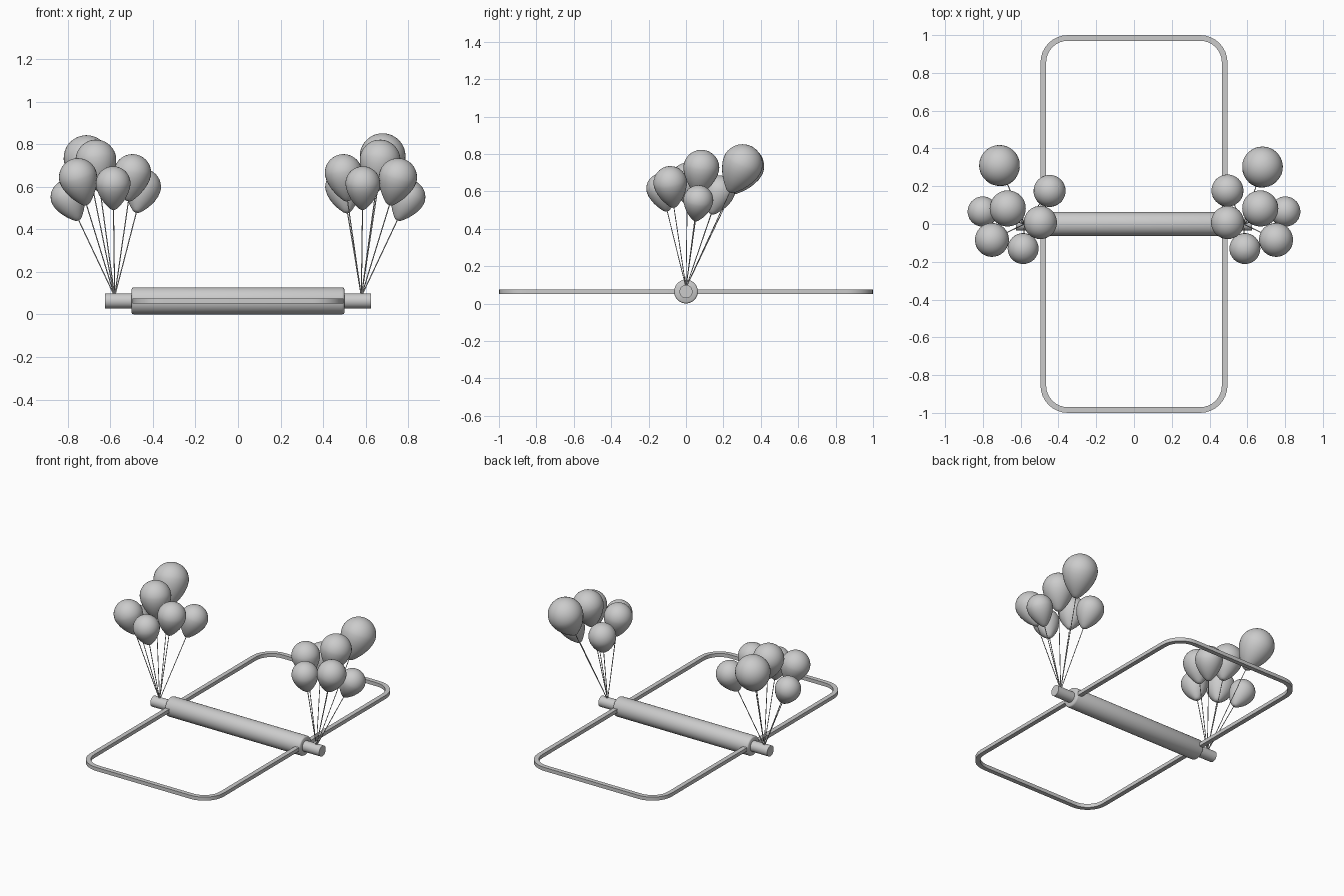
import bpy, bmesh, math
from mathutils import Vector

cube = bpy.data.objects.get("Cube")
if cube:
    bpy.data.objects.remove(cube, do_unlink=True)

grey = bpy.data.materials.new("light_grey")
grey.use_nodes = True
colour = (0.6, 0.6, 0.6, 1)
grey.diffuse_color = colour
grey.node_tree.nodes["Principled BSDF"].inputs["Base Color"].default_value = colour

AXLE_Z = 0.064


def finish(bm, name, angle=40):
    """Turn a bmesh into a shaded, coloured object."""
    bmesh.ops.recalc_face_normals(bm, faces=bm.faces)
    mesh = bpy.data.meshes.new(name)
    bm.to_mesh(mesh)
    bm.free()
    mesh.materials.append(grey)
    obj = bpy.data.objects.new(name, mesh)
    bpy.context.collection.objects.link(obj)
    bpy.ops.object.select_all(action="DESELECT")
    obj.select_set(True)
    bpy.context.view_layer.objects.active = obj
    bpy.ops.object.shade_smooth_by_angle(angle=math.radians(angle))
    return obj


def lathe(name, start, axis, profile, sides=32, angle=40):
    """Spin (distance, radius) points around an axis and cap both ends."""
    turn = Vector((0, 0, 1)).rotation_difference(axis)
    bm = bmesh.new()
    rings = []
    for along, radius in profile:
        ring = []
        for i in range(sides):
            a = math.tau * i / sides
            p = Vector((radius * math.cos(a), radius * math.sin(a), along))
            ring.append(bm.verts.new(start + turn @ p))
        rings.append(ring)
    for low, high in zip(rings, rings[1:]):
        for i in range(sides):
            j = (i + 1) % sides
            bm.faces.new((low[i], low[j], high[j], high[i]))
    bm.faces.new(rings[0])
    bm.faces.new(rings[-1])
    return finish(bm, name, angle)


# Roller with softened rims, and the thinner axle through it
X = Vector((1, 0, 0))
centre = Vector((0, 0, AXLE_Z))
lathe("roller", centre, X, [(-0.5, 0.056), (-0.497, 0.061), (-0.49, 0.0635),
                            (0.49, 0.0635), (0.497, 0.061), (0.5, 0.056)], 48)
lathe("axle", centre, X, [(-0.625, 0.035), (0.625, 0.035)])


# Flat rounded-rectangle frame
def rounded_outline(half_x, half_y, radius, steps=8):
    points = []
    for k, (sx, sy) in enumerate([(1, 1), (-1, 1), (-1, -1), (1, -1)]):
        for i in range(steps + 1):
            a = math.pi / 2 * (k + i / steps)
            points.append((sx * (half_x - radius) + radius * math.cos(a),
                           sy * (half_y - radius) + radius * math.sin(a)))
    return points


bm = bmesh.new()
outer = rounded_outline(0.495, 1.0, 0.145)
inner = rounded_outline(0.465, 0.97, 0.115)
low, high = AXLE_Z - 0.012, AXLE_Z + 0.012
loops = [[bm.verts.new((x, y, z)) for x, y in line]
         for line, z in ((outer, low), (outer, high), (inner, high), (inner, low))]
for a, b in zip(loops, loops[1:] + loops[:1]):
    for i in range(len(a)):
        j = (i + 1) % len(a)
        bm.faces.new((a[i], a[j], b[j], b[i]))
finish(bm, "frame", 30)

# Balloon shape, as (along, radius) in units of the widest radius
BALLOON = [(-1.53, 0.05), (-1.51, 0.14), (-1.44, 0.24), (-1.3, 0.37), (-1.1, 0.54),
           (-0.85, 0.71), (-0.6, 0.84), (-0.3, 0.955)]
BALLOON += [(math.sin(a), math.cos(a)) for a in
            (math.pi / 2 * i / 10 for i in range(10))] + [(0.998, 0.06)]

# Bunches: offset outwards from the knot, y, z, radius
SHARED = [(0.088, 0.082, 0.726, 0.096), (0.221, 0.066, 0.553, 0.08),
          (0.172, -0.084, 0.645, 0.09), (0.007, -0.13, 0.615, 0.082),
          (-0.084, 0.008, 0.666, 0.088)]
BUNCHES = {
    "left": (1, SHARED + [(0.10, 0.302, 0.744, 0.108), (-0.085, 0.177, 0.6, 0.085)]),
    "right": (-1, SHARED + [(0.132, 0.31, 0.735, 0.108), (-0.133, 0.175, 0.6, 0.085)]),
}
for side, (sign, bunch) in BUNCHES.items():
    knot = Vector((sign * 0.58, 0, 0.085))
    for n, (out, y, z, r) in enumerate(bunch, 1):
        middle = Vector((sign * (0.58 + out), y, z))
        axis = (middle - knot).normalized()
        lathe(f"{side}_balloon_{n}", middle, axis,
              [(t * r, w * r) for t, w in BALLOON], 32, 60)
        length = (middle - knot).length - 1.5 * r
        lathe(f"{side}_string_{n}", knot, axis, [(0, 0.0025), (length, 0.0025)], 6, 70)
